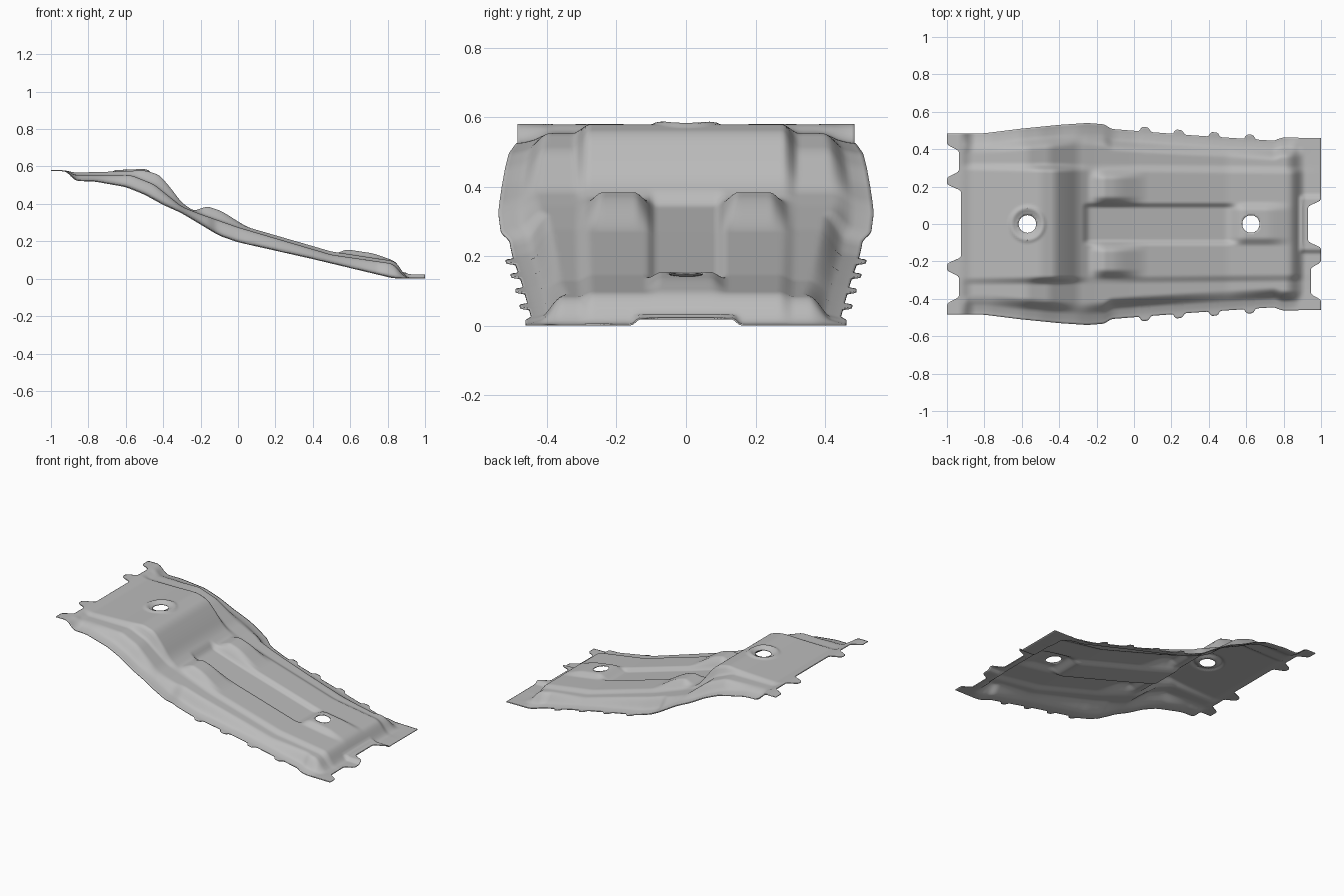
import bpy, bmesh, math

cube = bpy.data.objects.get("Cube")
if cube:
    bpy.data.objects.remove(cube, do_unlink=True)


def curve(points, soft=0.02):
    """Softened piecewise-linear profile."""
    def linear(t):
        if t <= points[0][0]:
            return points[0][1]
        for (a, p), (b, q) in zip(points, points[1:]):
            if t <= b:
                return p + (q - p) * (t - a) / (b - a)
        return points[-1][1]
    return lambda t: sum(linear(t + soft * k / 2) for k in (-2, -1, 0, 1, 2)) / 5


def step(a, b, t):
    t = max(0.0, min(1.0, (t - a) / (b - a)))
    return t * t * (3 - 2 * t)


def band(a, b, w, t):
    return step(a, a + w, t) * (1 - step(b - w, b, t))


# Lengthwise profiles: middle, side terrace, outer edge
middle = curve([(-1, .585), (-.92, .585), (-.88, .572), (-.65, .578), (-.5, .585),
                (-.42, .56), (-.36, .49), (-.3, .41), (-.24, .37), (0, .295),
                (.5, .15), (.83, .1), (.855, .085), (.895, .012), (1, .01)])
terrace = curve([(-1, .585), (-.92, .585), (-.88, .56), (-.57, .558), (-.45, .51),
                 (-.3, .39), (-.2, .35), (0, .28), (.5, .133), (.83, .085),
                 (.895, .01), (1, .01)])
edge = curve([(-1, .585), (-.915, .585), (-.87, .532), (-.77, .53), (-.6, .5),
              (-.5, .46), (-.4, .405), (-.3, .36), (-.1, .24), (0, .205),
              (.4, .115), (.83, .012), (1, .01)])

# Outline profiles
width = curve([(-1, .485), (-.8, .485), (-.6, .51), (-.4, .53), (-.25, .54),
               (-.16, .533), (-.12, .508), (.3, .475), (.75, .445), (.79, .462), (1, .46)], .01)
left_end = curve([(0, .925), (.185, .925), (.205, 1), (.255, 1), (.275, .935),
                  (.395, .935), (.42, 1), (.5, 1)], .012)
right_end = curve([(-.5, 1), (-.4, 1), (-.38, .945), (-.23, .945), (-.21, 1), (-.12, 1),
                   (-.1, .93), (.1, .93), (.12, 1), (.5, 1)], .012)
TABS = (.06, .24, .43, .62)
HOLES = ((-.57, .047), (.625, .047))


def half_width(x):
    return width(x) + sum(.024 * band(c - .035, c + .035, .022, x) for c in TABS)


def height(x, y):
    s = abs(y)
    body = 1 - step(.84, .89, x)
    z = middle(x)
    # Raised pads flanking the channel
    z += .045 * step(-.25, -.15, x) * (1 - step(-.12, .08, x)) * band(.09, .3, .06, s)
    # Sunken centre channel and raised pad around the lower hole
    z -= .022 * step(-.28, -.24, x) * (1 - step(.48, .58, x)) * (1 - step(.085, .115, s))
    z += .024 * step(.5, .6, x) * (1 - step(.7, .87, x)) * (1 - step(.07, .12, s))
    # Pressed ring around the upper hole
    r = math.hypot(x - HOLES[0][0], y)
    z += .008 * (band(.065, .105, .02, r) - (1 - step(.05, .07, r)))
    # Stepped sides
    inner, outer = .275 - .01 * x, .84 * width(x) - .025
    z += (terrace(x) - z) * step(inner, inner + .045, s)
    rim = edge(x)
    flange = rim + .02 * body * step(-.93, -.88, x) * (1 - step(outer, width(x), s))
    z += (flange - z) * step(outer - .01, outer + .055, s)
    # Raised tongue on the low end flange
    z += .017 * step(.88, .9, x) * (1 - step(.135, .16, s))
    return z


bm = bmesh.new()
bmesh.ops.create_grid(bm, x_segments=200, y_segments=104, size=1)

# Shape the flat blank to its outline
for v in bm.verts:
    x, s = v.co.x, abs(v.co.y) * .5
    sign = 1 if v.co.y > 0 else -1
    if s > .36:
        s = .36 + (s - .36) / .14 * (half_width(x) - .36)
    y = sign * s
    if x < -.88:
        x = -.88 + (x + .88) / .12 * (left_end(s) - .88)
    elif x > .89:
        x = .89 + (x - .89) / .11 * (right_end(y) - .89)
    v.co.x, v.co.y = x, y

# Punch the two round holes
for cx, r in HOLES:
    cut = [f for f in bm.faces
           if math.hypot(f.calc_center_median().x - cx, f.calc_center_median().y) < r]
    bmesh.ops.delete(bm, geom=cut, context='FACES')
    for v in bm.verts:
        d = math.hypot(v.co.x - cx, v.co.y)
        if v.is_boundary and d < .08:
            v.co.x = cx + (v.co.x - cx) * r / d
            v.co.y *= r / d

# Press the blank into shape
for v in bm.verts:
    v.co.z = height(v.co.x, v.co.y)
bmesh.ops.recalc_face_normals(bm, faces=bm.faces)
if sum(f.normal.z for f in bm.faces) < 0:
    bmesh.ops.reverse_faces(bm, faces=bm.faces)
low = min(v.co.z for v in bm.verts)
for v in bm.verts:
    v.co.z += .005 - low

mesh = bpy.data.meshes.new("floor_panel")
bm.to_mesh(mesh)
bm.free()
panel = bpy.data.objects.new("floor_panel", mesh)
bpy.context.collection.objects.link(panel)

steel = bpy.data.materials.new("grey_steel")
steel.use_nodes = True
steel.diffuse_color = (.5, .5, .5, 1)
steel.node_tree.nodes["Principled BSDF"].inputs["Base Color"].default_value = (.5, .5, .5, 1)
mesh.materials.append(steel)

# Sheet thickness
sheet = panel.modifiers.new("thickness", 'SOLIDIFY')
sheet.thickness = .005
sheet.offset = -1

bpy.context.view_layer.objects.active = panel
panel.select_set(True)
bpy.ops.object.shade_smooth_by_angle(angle=math.radians(40))
